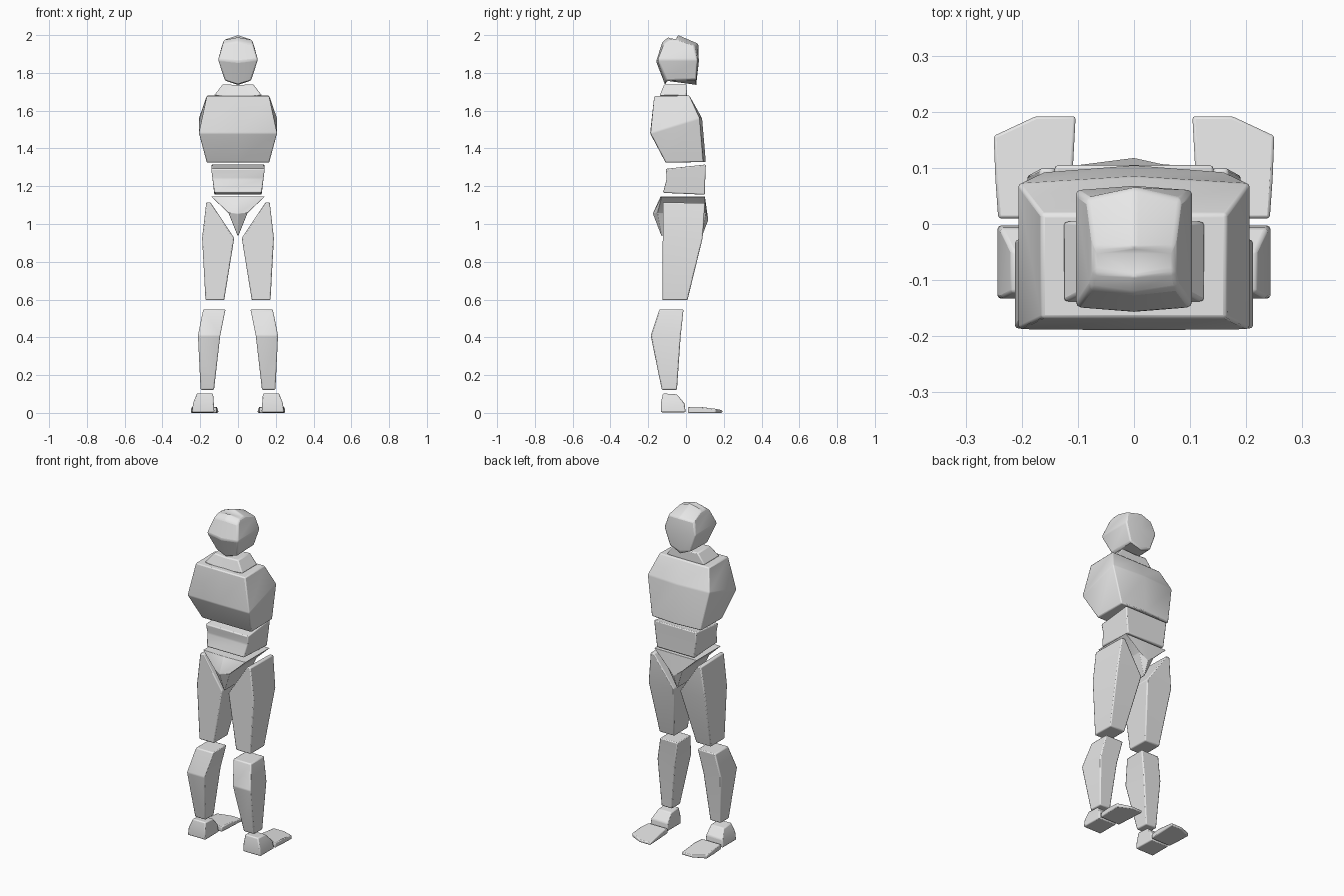
import bpy
import bmesh

grey = bpy.data.materials.new("light grey")
grey.diffuse_color = (0.8, 0.8, 0.8, 1)


def loft(name, rings, bevel=0.006):
    """Skin a stack of equal-length rings, cap the ends, round the edges."""
    bm = bmesh.new()
    loops = [[bm.verts.new(p) for p in r] for r in rings]
    n = len(loops[0])
    for a, b in zip(loops, loops[1:]):
        for i in range(n):
            j = (i + 1) % n
            bm.faces.new((a[i], a[j], b[j], b[i]))
    bm.faces.new(loops[0][::-1])
    bm.faces.new(loops[-1])
    bmesh.ops.remove_doubles(bm, verts=bm.verts, dist=0.0005)
    bmesh.ops.recalc_face_normals(bm, faces=bm.faces)
    me = bpy.data.meshes.new(name)
    bm.to_mesh(me)
    bm.free()
    me.materials.append(grey)
    ob = bpy.data.objects.new(name, me)
    bpy.context.collection.objects.link(ob)
    mod = ob.modifiers.new("rounding", 'BEVEL')
    mod.width, mod.segments, mod.limit_method = bevel, 2, 'ANGLE'
    mod.angle_limit = 0.3
    bpy.ops.object.select_all(action='DESELECT')
    ob.select_set(True)
    bpy.context.view_layer.objects.active = ob
    bpy.ops.object.shade_smooth_by_angle(angle=0.6)
    return ob


def ring(front, back, mid_front, mid_back):
    """Symmetric six-point ring: corners are (half width, y, z), middles (y, z)."""
    (fw, fy, fz), (bw, by, bz) = front, back
    return [(-fw, fy, fz), (0, *mid_front), (fw, fy, fz),
            (bw, by, bz), (0, *mid_back), (-bw, by, bz)]


def box(x0, x1, y0, y1, zf, zb=None):
    zb = zf if zb is None else zb
    return [(x0, y0, zf), (x1, y0, zf), (x1, y1, zb), (x0, y1, zb)]


def pair(name, rings, bevel=0.006):
    for side, s in (("right", 1), ("left", -1)):
        loft(side + "_" + name, [[(s * x, y, z) for x, y, z in r] for r in rings], bevel)


# Head: faceted, with a centre crease
loft("head", [
    ring((0.07, -0.105, 1.76), (0.07, 0.055, 1.765), (-0.11, 1.735), (0.055, 1.745)),
    ring((0.105, -0.15, 1.87), (0.105, 0.06, 1.87), (-0.158, 1.86), (0.068, 1.86)),
    ring((0.08, -0.115, 1.955), (0.085, 0.045, 1.945), (-0.125, 1.965), (0.065, 1.955)),
    ring((0.073, -0.085, 1.975), (0.073, -0.045, 1.975), (-0.09, 1.992), (-0.045, 2.003))],
    0.008)

# Neck collar
loft("neck", [
    ring((0.127, -0.14, 1.68), (0.127, 0.005, 1.68), (-0.14, 1.665), (0.005, 1.668)),
    ring((0.08, -0.115, 1.74), (0.08, 0.003, 1.74), (-0.115, 1.735), (0.003, 1.735))])

# Chest
loft("chest", [
    ring((0.165, -0.108, 1.325), (0.165, 0.092, 1.328), (-0.108, 1.325), (0.105, 1.328)),
    ring((0.207, -0.188, 1.48), (0.207, 0.072, 1.56), (-0.19, 1.48), (0.085, 1.56)),
    ring((0.165, -0.168, 1.677), (0.165, 0.018, 1.68), (-0.168, 1.677), (0.018, 1.68))])

# Waist
loft("waist", [
    box(-0.125, 0.125, -0.122, 0.1, 1.165, 1.155),
    box(-0.135, 0.135, -0.102, 0.102, 1.24),
    box(-0.142, 0.142, -0.107, 0.105, 1.292, 1.315)])

# Pelvis wedge with bulging front and back
loft("pelvis", [
    ring((0.003, -0.13, 0.94), (0.003, 0.085, 0.94), (-0.131, 0.938), (0.086, 0.938)),
    ring((0.05, -0.15, 1.058), (0.05, 0.105, 1.058), (-0.176, 1.055), (0.118, 1.02)),
    ring((0.142, -0.13, 1.145), (0.142, 0.1, 1.145), (-0.135, 1.145), (0.1, 1.145))],
    0.003)

# Legs
pair("thigh", [
    box(0.073, 0.172, -0.125, 0.008, 0.597),
    box(0.02, 0.19, -0.123, 0.088, 0.925),
    box(0.145, 0.168, -0.123, 0.1, 1.115, 1.11)])
pair("shin", [
    box(0.127, 0.198, -0.128, -0.048, 0.122),
    box(0.094, 0.212, -0.187, -0.028, 0.41),
    box(0.066, 0.184, -0.14, -0.013, 0.548)])

# Feet: heel block and flat toe plate
pair("heel", [
    box(0.125, 0.244, -0.133, -0.002, 0.003),
    box(0.128, 0.238, -0.133, -0.007, 0.05),
    box(0.132, 0.218, -0.122, -0.048, 0.103, 0.098)])
outline = [(0.115, 0.01, 0.03), (0.242, 0.01, 0.03), (0.247, 0.08, 0.031),
           (0.25, 0.157, 0.022), (0.175, 0.192, 0.014), (0.104, 0.192, 0.014),
           (0.11, 0.08, 0.031)]
pair("toe_plate", [[(x, y, 0.0) for x, y, z in outline], outline], 0.005)
